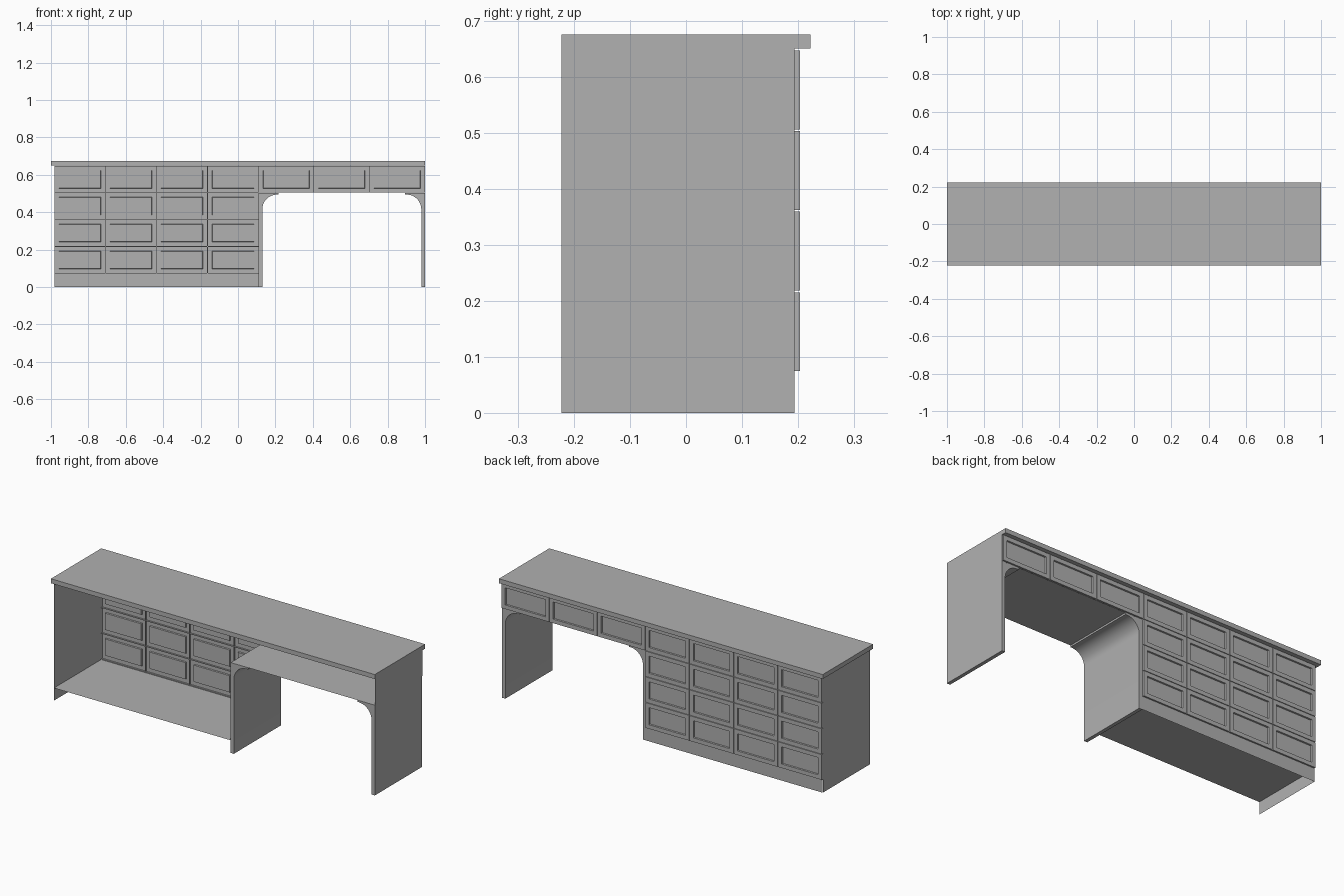
import bpy, bmesh, math

if "Cube" in bpy.data.objects:
    bpy.data.objects.remove(bpy.data.objects["Cube"])

Y0, Y1 = -0.222, 0.194      # depth of the carcass; drawers sit on the +y side
TOP_Z = 0.65                # underside of worktop
SHELF_Z = 0.504             # underside of the top drawer row
GAP = 0.0015                # half the gap between drawer fronts

grey = bpy.data.materials.new("dark_grey")
grey.diffuse_color = (0.44, 0.44, 0.44, 1)
grey.use_nodes = True
grey.node_tree.nodes["Principled BSDF"].inputs["Base Color"].default_value = grey.diffuse_color


def finish(name, bm):
    bmesh.ops.recalc_face_normals(bm, faces=bm.faces)
    me = bpy.data.meshes.new(name)
    bm.to_mesh(me)
    bm.free()
    me.materials.append(grey)
    ob = bpy.data.objects.new(name, me)
    bpy.context.collection.objects.link(ob)
    return ob


def box(name, x0, x1, y0, y1, z0, z1):
    bm = bmesh.new()
    bmesh.ops.create_cube(bm, size=1)
    for v in bm.verts:
        v.co = ((x0 + x1) / 2 + v.co.x * (x1 - x0),
                (y0 + y1) / 2 + v.co.y * (y1 - y0),
                (z0 + z1) / 2 + v.co.z * (z1 - z0))
    return finish(name, bm)


def sheet(name, pts):
    bm = bmesh.new()
    bm.faces.new([bm.verts.new(p) for p in pts])
    return finish(name, bm)


def drawer(name, x0, x1, z0, z1):
    # open-backed front: backing flange, edge, flat frame, recessed panel
    bm = bmesh.new()
    rings = []
    for inset, y in ((0, 0.194), (GAP, 0.194), (GAP, 0.203),
                     (0.024, 0.203), (0.0255, 0.195)):
        a, b, c, d = x0 + inset, x1 - inset, z0 + inset, z1 - inset
        rings.append([bm.verts.new(p) for p in
                      ((a, y, c), (b, y, c), (b, y, d), (a, y, d))])
    for r, s in zip(rings, rings[1:]):
        for i in range(4):
            j = (i + 1) % 4
            bm.faces.new((r[i], r[j], s[j], s[i]))
    bm.faces.new(rings[-1])
    return finish(name, bm)


def arched_support(name, x, direction):
    # upright whose inner top corner sweeps into a short rounded bracket
    r, lip = 0.078, 0.494
    prof = [(-0.02, 0), (0, 0)]
    for i in range(13):
        t = math.pi - i / 12 * math.pi / 2
        prof.append((r + r * math.cos(t), lip - r + r * math.sin(t)))
    prof += [(0.087, lip), (0.087, SHELF_Z), (-0.02, SHELF_Z)]
    bm = bmesh.new()
    f = bm.faces.new([bm.verts.new((x + direction * a, Y0, z)) for a, z in prof])
    ext = bmesh.ops.extrude_face_region(bm, geom=[f])
    for v in ext["geom"]:
        if isinstance(v, bmesh.types.BMVert):
            v.co.y = Y1
    ob = finish(name, bm)
    bpy.ops.object.select_all(action='DESELECT')
    bpy.context.view_layer.objects.active = ob
    ob.select_set(True)
    bpy.ops.object.shade_smooth_by_angle(angle=math.radians(30))
    return ob


# worktop
box("worktop", -1, 1, Y0, 0.222, TOP_Z, 0.675)

# uprights around the knee space
arched_support("divider_support", 0.13, 1)
arched_support("right_leg", 0.98, -1)

# thin carcass panels
sheet("left_side_panel", [(-0.981, Y0, 0), (-0.981, Y1, 0),
                          (-0.981, Y1, TOP_Z), (-0.981, Y0, TOP_Z)])
sheet("right_upper_panel", [(1, Y0, SHELF_Z), (1, Y1, SHELF_Z),
                            (1, Y1, TOP_Z), (1, Y0, TOP_Z)])
sheet("knee_space_ceiling", [(0.11, Y0, SHELF_Z), (1, Y0, SHELF_Z),
                             (1, Y1, SHELF_Z), (0.11, Y1, SHELF_Z)])
sheet("bottom_shelf", [(-0.981, Y0, 0.07), (0.11, Y0, 0.07),
                       (0.11, Y1, 0.07), (-0.981, Y1, 0.07)])
sheet("plinth", [(-0.981, Y1 + 0.001, 0), (0.13, Y1 + 0.001, 0),
                 (0.13, Y1 + 0.001, 0.074), (-0.981, Y1 + 0.001, 0.074)])

# drawer fronts: four columns of four, plus three over the knee space
pitch_z = 0.1437
cols = [-0.982 + i * 0.273 for i in range(5)]
knee = [0.11 + i * 0.8885 / 3 for i in range(4)]
for row in range(4):
    z = 0.073 + row * pitch_z
    spans = list(zip(cols, cols[1:]))
    if row == 3:
        spans += list(zip(knee, knee[1:]))
    for col, (a, b) in enumerate(spans):
        drawer(f"drawer_front_{row}_{col}", a, b, z, z + pitch_z)
